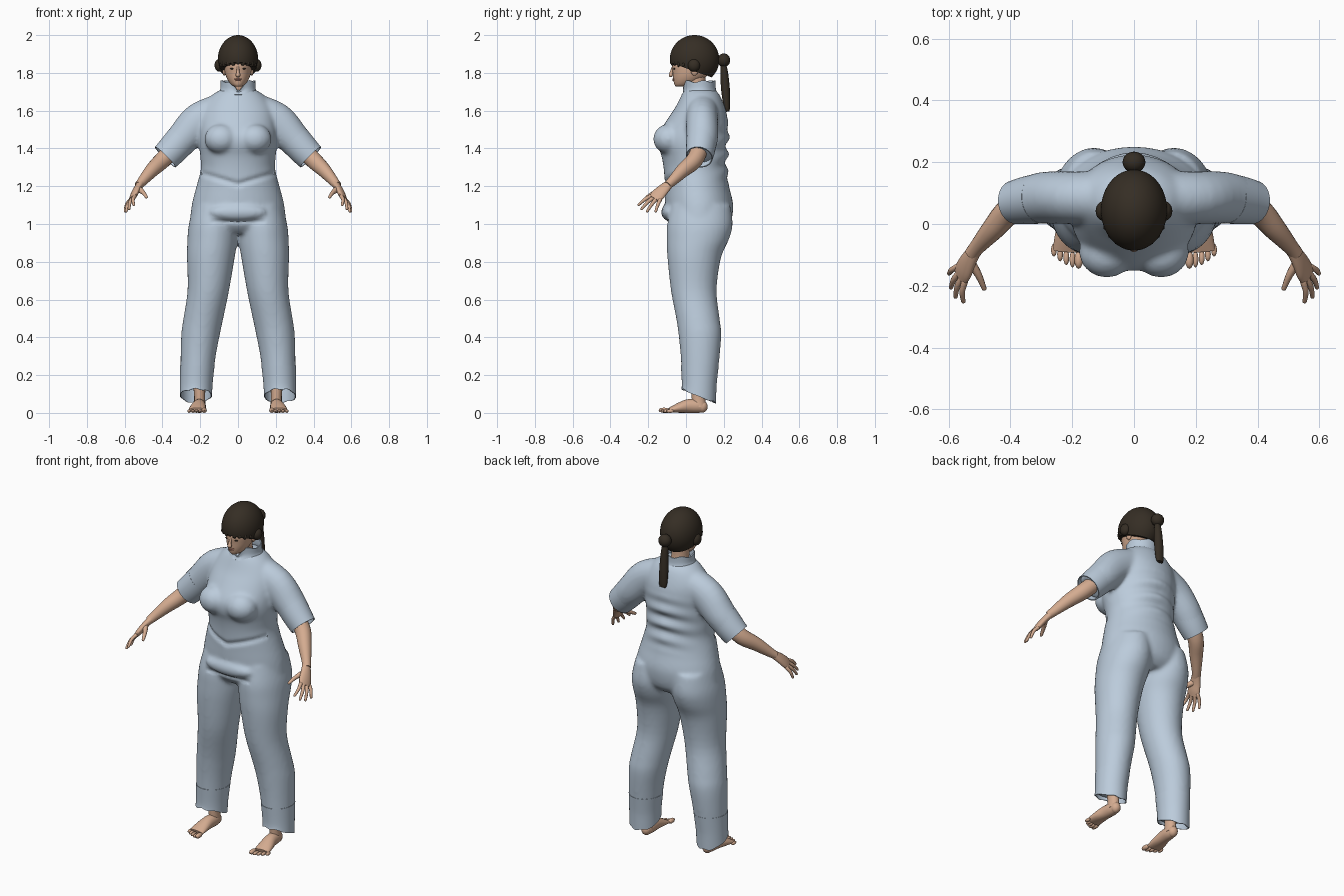
import bpy, bmesh, math
from mathutils import Vector

if "Cube" in bpy.data.objects:
    bpy.data.objects.remove(bpy.data.objects["Cube"])


def material(name, rgb):
    m = bpy.data.materials.new(name)
    m.use_nodes = True
    m.diffuse_color = (*rgb, 1)
    m.node_tree.nodes["Principled BSDF"].inputs["Base Color"].default_value = (*rgb, 1)
    return m


CLOTH = material("pale blue cloth", (0.50, 0.60, 0.71))
SKIN = material("skin", (0.66, 0.41, 0.28))
HAIR = material("dark brown hair", (0.036, 0.027, 0.018))
LIP = material("lip", (0.52, 0.25, 0.18))
X, Y, Z = Vector((1, 0, 0)), Vector((0, 1, 0)), Vector((0, 0, 1))
SIDES = (("left", 1), ("right", -1))


def finish(bm, name, mat):
    bmesh.ops.recalc_face_normals(bm, faces=bm.faces)
    me = bpy.data.meshes.new(name)
    bm.to_mesh(me)
    bm.free()
    me.materials.append(mat)
    me.polygons.foreach_set("use_smooth", [True] * len(me.polygons))
    ob = bpy.data.objects.new(name, me)
    bpy.context.collection.objects.link(ob)
    return ob


def spline(rows, steps=4):
    """Catmull-Rom interpolation of number tuples."""
    out = []
    for i in range(len(rows) - 1):
        a, b, c, d = (rows[min(max(i + k, 0), len(rows) - 1)] for k in (-1, 0, 1, 2))
        for s in range(steps):
            t = s / steps
            out.append([q + 0.5 * t * (r - p + t * (2*p - 5*q + 4*r - s4 + t * (3*(q - r) + s4 - p)))
                        for p, q, r, s4 in zip(a, b, c, d)])
    return out + [list(rows[-1])]


def loft(name, rings, mat, n=28, caps=True):
    """Skin rings of (centre, half axis u, half axis v)."""
    bm = bmesh.new()
    loops = []
    for c, u, v in rings:
        angles = [2 * math.pi * k / n for k in range(n)]
        loops.append([bm.verts.new(c + u * math.cos(a) + v * math.sin(a)) for a in angles])
    for p, q in zip(loops, loops[1:]):
        for k in range(n):
            j = (k + 1) % n
            bm.faces.new((p[k], p[j], q[j], q[k]))
    if caps:
        bm.faces.new(loops[0])
        bm.faces.new(loops[-1])
    return finish(bm, name, mat)


def stack(name, rows, mat, caps=True):
    """Level rings from rows of (z, x0, x1, y0, y1)."""
    rings = [(Vector(((a + b) / 2, (c + d) / 2, z)), X * (b - a) / 2, Y * (d - c) / 2)
             for z, a, b, c, d in spline(rows)]
    return loft(name, rings, mat, 40, caps)


def tube(name, rows, mat, up=Z, n=16, caps=True, rounded=False):
    """Rings across a path of (x, y, z, half width, half height)."""
    pts = spline(rows)
    rings = []
    for i, p in enumerate(pts):
        t = Vector(pts[min(i + 1, len(pts) - 1)][:3]) - Vector(pts[max(i - 1, 0)][:3])
        side = t.cross(up).normalized()
        rings.append((Vector(p[:3]), side * p[3], side.cross(t).normalized() * p[4]))
    if rounded:
        for end, nxt in ((0, 1), (-1, -2)):
            c, u, v = rings[end]
            out = (c - rings[nxt][0]).normalized() * u.length
            dome = [(c + out * math.sin(a), u * math.cos(a), v * math.cos(a)) for a in (0.5, 1.0, 1.4)]
            rings = dome[::-1] + rings if end == 0 else rings + dome
    return loft(name, rings, mat, n, caps)


def ball(name, loc, size, mat, segs=24):
    bm = bmesh.new()
    bmesh.ops.create_uvsphere(bm, u_segments=segs, v_segments=segs // 2, radius=1)
    for v in bm.verts:
        v.co = Vector(loc) + Vector(a * b for a, b in zip(v.co, size))
    return finish(bm, name, mat)


def flip(s, rows):
    return [(s * r[0], *r[1:]) for r in rows]


def apply(ob, kind, **settings):
    mod = ob.modifiers.new(kind.lower(), kind)
    for k, v in settings.items():
        setattr(mod, k, v)
    bpy.ops.object.select_all(action="DESELECT")
    bpy.context.view_layer.objects.active = ob
    ob.select_set(True)
    bpy.ops.object.modifier_apply(modifier=mod.name)


# Suit: overlapping volumes fused into one soft garment
torso = [(1.71, .095, -.01, .155), (1.68, .14, -.025, .18), (1.62, .185, -.055, .205),
         (1.56, .2, -.095, .22), (1.48, .205, -.145, .225), (1.42, .205, -.15, .22),
         (1.36, .2, -.13, .217), (1.29, .197, -.118, .217), (1.2, .22, -.112, .228),
         (1.1, .245, -.11, .25), (1.0, .25, -.095, .235), (.95, .2, -.05, .19)]
leg = [(1.1, .01, .235, -.08, .235), (1.0, 0, .26, -.1, .247), (.92, .002, .268, -.102, .228),
       (.82, .018, .27, -.098, .185), (.65, .047, .267, -.08, .162), (.5, .078, .289, -.052, .178),
       (.42, .095, .3, -.04, .187), (.3, .118, .304, -.028, .178), (.14, .138, .305, -.02, .16)]
sleeve = [(.08, .085, 1.61, .085, .085), (.2, .085, 1.545, .085, .1),
          (.29, .085, 1.455, .084, .088), (.365, .073, 1.372, .073, .078)]
parts = [stack("suit", [(z, -w, w, f, b) for z, w, f, b in torso], CLOTH),
         ball("belly_pouch", (0, -.09, 1.062), (.15, .042, .045), CLOTH)]
for side, s in SIDES:
    parts.append(stack(side + "_leg", [(z, *sorted((s * a, s * b)), f, k) for z, a, b, f, k in leg], CLOTH))
    parts.append(tube(side + "_sleeve", flip(s, sleeve), CLOTH, n=28))
    parts.append(ball(side + "_chest", (s * .088, -.09, 1.45), (.09, .084, .08), CLOTH))
bpy.ops.object.select_all(action="DESELECT")
for p in parts:
    p.select_set(True)
bpy.context.view_layer.objects.active = parts[0]
bpy.ops.object.join()
suit = parts[0]
apply(suit, "REMESH", mode="VOXEL", voxel_size=.011)
apply(suit, "SMOOTH", factor=.5, iterations=7)

# Folds: ridges over the back, a shallow V crease at the waist, a hem line
for v in suit.data.vertices:
    x, y, z = v.co
    if y > .1 and abs(x) < .2 and 1.2 < z < 1.56:
        fade = math.sin(math.pi * (z - 1.2) / .36) * (1 - abs(x) / .2)
        v.co.y += .011 * fade * math.sin((z + x * x) * 70)
    elif y < 0 and abs(x) < .2:
        crease = math.exp(-((z - 1.21 - .3 * abs(x)) / .014) ** 2)
        hem = math.exp(-((z - 1.012) / .008) ** 2) * (abs(x) < .14)
        v.co.y += .012 * crease + .008 * hem

for side, s in SIDES:
    # Hollow trouser cuff with a hem that dips to the back
    rows = [(z, *sorted((s * a, s * b)), f, k) for z, a, b, f, k in
            ((.25, .124, .306, -.027, .173), (.16, .134, .307, -.022, .163), (.09, .138, .308, -.024, .158))]
    cuff = stack(side + "_trouser_cuff", rows, CLOTH, False)
    for v in cuff.data.vertices:
        if v.co.z < .14:
            v.co.z += (.14 - v.co.z) * (.068 - v.co.y) * 8 - .004 * math.sin(v.co.x * 90)
    apply(cuff, "SOLIDIFY", thickness=.005, offset=-1)
    # Hollow sleeve cuff
    cuff = tube(side + "_sleeve_cuff", flip(s, [(.3, .083, 1.445, .082, .086), (.35, .076, 1.39, .077, .081),
                (.385, .07, 1.354, .071, .077)]), CLOTH, n=28, caps=False)
    apply(cuff, "SOLIDIFY", thickness=.006, offset=-1)

    # Bare arm and hand
    tube(side + "_arm", flip(s, [(.33, .078, 1.41, .045, .045), (.40, .045, 1.338, .044, .045),
         (.455, -.015, 1.285, .037, .038), (.505, -.072, 1.228, .026, .027),
         (.525, -.098, 1.205, .024, .022)]), SKIN, n=20)
    palm_up = Vector((s * .8, -.12, .57))
    tube(side + "_palm", flip(s, [(.512, -.083, 1.218, .022, .02), (.535, -.118, 1.185, .032, .018),
         (.55, -.148, 1.155, .038, .017), (.562, -.168, 1.132, .036, .012)]), SKIN, palm_up, rounded=False)
    tips = {"index": (.552, -.25, 1.102), "middle": (.577, -.235, 1.08),
            "ring": (.592, -.205, 1.068), "little": (.598, -.16, 1.068)}
    for i, (finger, tip) in enumerate(tips.items()):
        base = Vector((.558, -.162, 1.138)) + Vector((.36, .87, -.32)) * (i - 1.5) * .019
        mid = base.lerp(Vector(tip), .5) + Vector((.006, 0, .005))
        tube(f"{side}_{finger}_finger", flip(s, [(*base, .011, .011), (*mid, .0095, .0095),
             (*tip, .007, .007)]), SKIN, palm_up, 10, rounded=True)
    tube(side + "_thumb", flip(s, [(.528, -.125, 1.185, .018, .016), (.503, -.165, 1.168, .012, .012),
         (.485, -.208, 1.143, .008, .008)]), SKIN, palm_up, 10, rounded=True)

    # Bare foot with ankle and toes
    tube(side + "_ankle", flip(s, [(.203, .07, .03, .032, .038), (.203, .066, .09, .029, .036),
         (.206, .07, .2, .038, .043)]), SKIN, Y)
    tube(side + "_foot", flip(s, [(.203, .093, .033, .026, .031), (.203, .06, .036, .033, .036),
         (.207, .01, .036, .036, .036), (.213, -.04, .026, .043, .026),
         (.217, -.088, .014, .046, .013)]), SKIN, n=20, rounded=False)
    ball(side + "_heel", (s * .203, .085, .033), (.028, .03, .032), SKIN)
    for i in range(5):
        size = .014 if i == 0 else .0095
        ball(f"{side}_toe_{i + 1}", (s * (.179 + .02 * i), -.116 + .002 * i * i, size),
             (size, .029 - .002 * i, size), SKIN, 12)

# Standing collar, ruffled and open at the throat
collar = stack("collar", [(1.685, -.108, .108, -.024, .168), (1.715, -.094, .094, -.014, .158),
                          (1.755, -.093, .093, -.016, .157)], CLOTH, False)
for v in collar.data.vertices:
    rise = (v.co.z - 1.685) / .07
    v.co.z += rise * .006 * math.sin(6 * math.atan2(v.co.y - .07, v.co.x))
    if v.co.y < .04:
        v.co.z -= rise * .055 * max(0, 1 - abs(v.co.x) / .045)
apply(collar, "SOLIDIFY", thickness=.006, offset=-1)

# Head and face
tube("neck", [(0, .07, 1.65, .055, .052), (0, .055, 1.72, .05, .05), (0, .05, 1.8, .052, .055)], SKIN, Y)
stack("head", [(1.727, -.016, .016, -.052, .0), (1.738, -.036, .036, -.061, .045),
               (1.765, -.056, .056, -.067, .09), (1.8, -.069, .069, -.07, .125),
               (1.85, -.074, .074, -.073, .15), (1.92, -.06, .06, -.05, .12)], SKIN)
tube("nose", [(0, -.068, 1.835, .006, .006), (0, -.077, 1.805, .008, .008),
              (0, -.08, 1.79, .013, .011)], SKIN, Y, 12, rounded=True)
ball("upper_lip", (0, -.066, 1.768), (.02, .007, .004), LIP, 16)
ball("lower_lip", (0, -.065, 1.761), (.017, .007, .005), LIP, 16)
for side, s in SIDES:
    ball(side + "_eye", (s * .03, -.0615, 1.822), (.012, .006, .004), HAIR, 12)
    ball(side + "_ear", (s * .073, .045, 1.815), (.01, .02, .03), SKIN, 16)
    ball(side + "_hair_bun", (s * .098, .042, 1.84), (.026, .032, .034), HAIR)

# Hair cap trimmed on a slope, lower at the back
bm = bmesh.new()
bmesh.ops.create_uvsphere(bm, u_segments=48, v_segments=32, radius=1)
for v in bm.verts:
    v.co = Vector((v.co.x * .107, .045 + v.co.y * .131, 1.87 + v.co.z * .13))
cut = bmesh.ops.bisect_plane(bm, geom=bm.verts[:] + bm.edges[:] + bm.faces[:],
                             plane_co=(0, -.085, 1.855), plane_no=(0, -.355, -1), clear_outer=True)
bmesh.ops.holes_fill(bm, edges=[e for e in cut["geom_cut"] if isinstance(e, bmesh.types.BMEdge)])
finish(bm, "hair_cap", HAIR)
for i in range(9):
    a = (i - 4) * .27
    ball(f"fringe_tuft_{i + 1}", (.098 * math.sin(a), .045 - .122 * math.cos(a), 1.857 - .012 * abs(a)),
         (.013, .008, .012 + .004 * (i % 2)), HAIR, 12)

# Ponytail
ball("ponytail_knot", (0, .2, 1.867), (.037, .034, .036), HAIR)
tube("ponytail", [(0, .198, 1.85, .016, .014), (0, .203, 1.79, .022, .021), (0, .21, 1.7, .026, .023),
                  (0, .217, 1.62, .025, .016), (0, .221, 1.595, .019, .009)], HAIR, Y)

bpy.ops.object.select_all(action="DESELECT")
for ob in bpy.context.scene.objects:
    if ob.type == "MESH":
        ob.select_set(True)
bpy.context.view_layer.objects.active = suit
bpy.ops.object.shade_smooth_by_angle(angle=math.radians(50))
